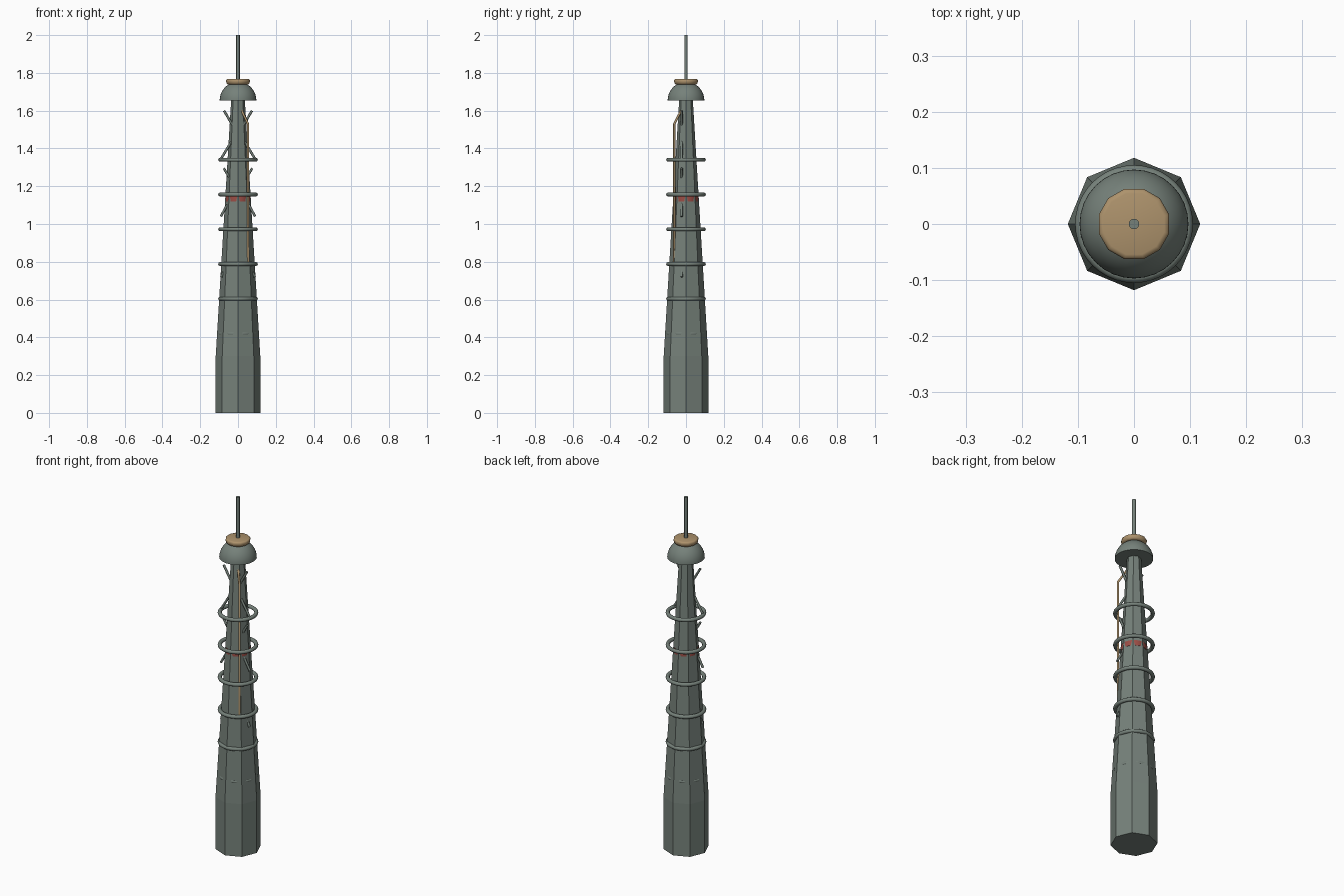
import bpy, math
from mathutils import Vector

if "Cube" in bpy.data.objects:
    bpy.data.objects.remove(bpy.data.objects["Cube"])


def material(name, rgb):
    m = bpy.data.materials.new(name)
    m.diffuse_color = (*rgb, 1)
    m.use_nodes = True
    m.node_tree.nodes["Principled BSDF"].inputs["Base Color"].default_value = m.diffuse_color
    return m


GREY = material("grey green metal", (0.18, 0.22, 0.195))
TAN = material("tan brass", (0.42, 0.29, 0.15))
RED = material("dull red", (0.33, 0.075, 0.06))


def finish(obj, name, mat, smooth=None):
    obj.name = name
    obj.data.materials.append(mat)
    if smooth:
        bpy.ops.object.select_all(action='DESELECT')
        obj.select_set(True)
        bpy.context.view_layer.objects.active = obj
        bpy.ops.object.shade_smooth_by_angle(angle=math.radians(smooth))
    return obj


def lathe(name, profile, sides, mat, turn=0.0, smooth=None):
    """Revolve (radius, z) points around z; ends are capped."""
    verts, faces = [], []
    for r, z in profile:
        for i in range(sides):
            a = turn + math.tau * i / sides
            verts.append((r * math.cos(a), r * math.sin(a), z))
    for k in range(len(profile) - 1):
        for i in range(sides):
            j = (i + 1) % sides
            faces.append((k * sides + i, k * sides + j,
                          (k + 1) * sides + j, (k + 1) * sides + i))
    faces.append(tuple(reversed(range(sides))))
    top = (len(profile) - 1) * sides
    faces.append(tuple(range(top, top + sides)))
    mesh = bpy.data.meshes.new(name)
    mesh.from_pydata(verts, [], faces)
    obj = bpy.data.objects.new(name, mesh)
    bpy.context.collection.objects.link(obj)
    return finish(obj, name, mat, smooth)


def rod(name, a, b, radius, mat, sides=8):
    a, b = Vector(a), Vector(b)
    d = b - a
    bpy.ops.mesh.primitive_cylinder_add(vertices=sides, radius=radius,
                                        depth=d.length, location=(a + b) / 2)
    obj = bpy.context.object
    obj.rotation_euler = d.to_track_quat('Z', 'Y').to_euler()
    return finish(obj, name, mat, 50)


# Eight-sided tapering tower
lathe("tower", [(0.118, 0), (0.118, 0.3), (0.036, 1.66)], 8, GREY)

# Hoops around the tower; the lowest barely breaks the surface
for i in range(6):
    bpy.ops.mesh.primitive_torus_add(major_radius=0.0945, minor_radius=0.0105,
                                     major_segments=40, minor_segments=10,
                                     location=(0, 0, 0.42 + 0.184 * i))
    finish(bpy.context.object, f"hoop_{i + 1}", GREY, 60)

# Red collar showing through the flat sides
lathe("red_collar", [(0.0655, 1.118), (0.0655, 1.148)], 32, RED, smooth=40)

# Domed cap with flat underside
R = 0.097
dome = [(R * math.cos(math.radians(t)), 1.655 + R * math.sin(math.radians(t)))
        for t in range(0, 86, 6)]
lathe("dome", dome, 32, GREY, smooth=40)

# Rounded finial disc and mast
lathe("finial_disc", [(0.056, 1.739), (0.062, 1.744), (0.065, 1.753),
                      (0.065, 1.761), (0.062, 1.766), (0.056, 1.768)],
      12, TAN, turn=math.pi / 12, smooth=50)
lathe("mast", [(0.0095, 1.75), (0.0095, 2.0)], 10, GREY, smooth=50)

# Slanted struts on both sides: outer x, outer z, inner x, inner z
STRUTS = [(0.074, 1.600, 0.030, 1.525), (0.096, 1.335, 0.036, 1.435),
          (0.075, 1.295, 0.036, 1.230), (0.091, 1.040, 0.050, 1.115),
          (0.089, 0.720, 0.065, 0.775)]
for n, (xo, zo, xi, zi) in enumerate(STRUTS):
    for side, s in (("left", -1), ("right", 1)):
        rod(f"strut_{side}_{n + 1}", (s * xo, -0.023, zo),
            (s * xi, -0.023, zi), 0.0065, GREY)

# Bent tan pipe running down the front right corner
curve = bpy.data.curves.new("pipe", 'CURVE')
curve.dimensions = '3D'
curve.bevel_depth = 0.006
curve.bevel_resolution = 2
curve.use_fill_caps = True
path = [(0.020, -0.026, 1.600), (0.053, -0.062, 1.530), (0.053, -0.062, 0.780)]
spline = curve.splines.new('POLY')
spline.points.add(len(path) - 1)
for p, co in zip(spline.points, path):
    p.co = (*co, 1)
pipe = bpy.data.objects.new("pipe", curve)
bpy.context.collection.objects.link(pipe)
curve.materials.append(TAN)
